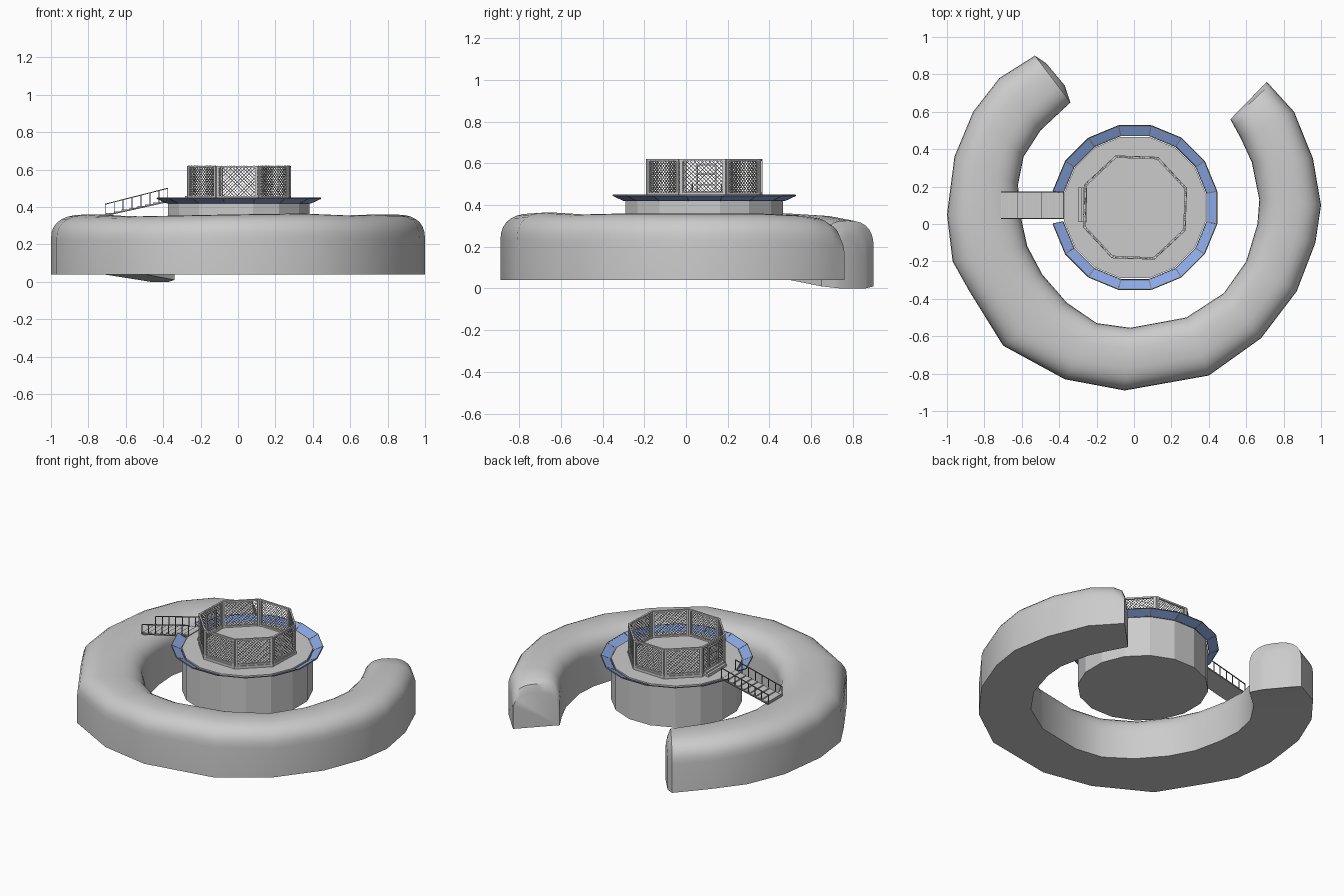
import bpy, bmesh, math
from mathutils import Vector

if "Cube" in bpy.data.objects:
    bpy.data.objects.remove(bpy.data.objects["Cube"])

CENTRE = Vector((0.005, 0.088, 0))
UP = Vector((0, 0, 1))


def material(name, colour):
    mat = bpy.data.materials.new(name)
    mat.use_nodes = True
    mat.diffuse_color = (*colour, 1)
    mat.node_tree.nodes["Principled BSDF"].inputs["Base Color"].default_value = (*colour, 1)
    return mat


grey = material("pale_grey", (0.6, 0.6, 0.6))
blue = material("glass_blue", (0.26, 0.4, 0.8))
dark = material("frame_grey", (0.2, 0.2, 0.2))


def finish(name, bm, mat, smooth=None):
    bmesh.ops.recalc_face_normals(bm, faces=bm.faces)
    mesh = bpy.data.meshes.new(name)
    bm.to_mesh(mesh)
    bm.free()
    mesh.materials.append(mat)
    obj = bpy.data.objects.new(name, mesh)
    bpy.context.collection.objects.link(obj)
    if smooth:
        bpy.ops.object.select_all(action="DESELECT")
        obj.select_set(True)
        bpy.context.view_layer.objects.active = obj
        bpy.ops.object.shade_smooth_by_angle(angle=math.radians(smooth))
    return obj


def loft(bm, rings, cap=True):
    """Skin a row of closed rings."""
    rows = [[bm.verts.new(p) for p in ring] for ring in rings]
    n = len(rows[0])
    for a, b in zip(rows, rows[1:]):
        for i in range(n):
            j = (i + 1) % n
            bm.faces.new((a[i], a[j], b[j], b[i]))
    if cap:
        bm.faces.new(rows[0])
        bm.faces.new(rows[-1])


def bar(bm, a, b, side, thick, wide):
    """Straight box from a to b; wide is measured along side."""
    a, b = Vector(a), Vector(b)
    s = Vector(side).normalized()
    t = (b - a).cross(s).normalized() * thick / 2
    s = s * wide / 2
    loft(bm, [[p + s + t, p - s + t, p - s - t, p + s - t] for p in (a, b)])


def polygon(sides, apothem, z, turn=0.0):
    r = apothem / math.cos(math.pi / sides)
    angles = [turn + (2 * i + 1) * math.pi / sides for i in range(sides)]
    return [CENTRE + Vector((r * math.cos(t), r * math.sin(t), z)) for t in angles]


# Curved outer building: outer and inner plan points, bottom and top heights
stations = [
    (-.47, .86, -.37, .74, 0, .30), (-.53, .90, -.34, .65, .01, .325),
    (-.72, .78, -.50, .50, .04, .35), (-.86, .60, -.59, .36, .04, .36),
    (-.96, .36, -.62, .21, .04, .36), (-1, .05, -.61, .06, .04, .36),
    (-.97, -.2, -.57, -.12, .04, .36), (-.88, -.36, -.49, -.27, .04, .355),
    (-.70, -.65, -.36, -.42, .04, .35), (-.37, -.83, -.2, -.53, .04, .355),
    (-.05, -.89, -.02, -.555, .04, .36), (.4, -.81, .28, -.5, .04, .365),
    (.68, -.61, .48, -.37, .04, .355), (.87, -.36, .6, -.2, .04, .36),
    (.97, -.1, .66, 0, .04, .36), (1, .1, .67, .13, .04, .36),
    (.957, .35, .63, .33, .04, .36), (.856, .6, .57, .46, .04, .35),
    (.71, .76, .515, .56, .04, .33),
]


def mix(a, b, f):
    return tuple(p + (q - p) * f for p, q in zip(a, b))


def section(station, drop=0.0):
    ox, oy, ix, iy, low, high = station
    outer, inner = Vector((ox, oy, 0)), Vector((ix, iy, 0))
    high -= drop
    steps = 14
    ring = [outer + UP * low]
    for k in range(steps + 1):
        c = math.cos(math.pi * k / steps)
        s = math.sin(math.pi * k / steps)
        f = 0.5 - 0.5 * math.copysign(abs(c) ** 0.75, c)
        z = high - (0.13 - 0.5 * drop) * (1 - s ** 0.85)
        ring.append(outer.lerp(inner, f) + UP * z)
    return ring + [inner + UP * low]


first, last = stations[0], stations[-1]
near = mix(stations[-2], last, 0.65)
late = mix(stations[-2], last, 0.9)
rings = [section(first, 0.05), section(mix(first, stations[1], 0.3), 0.015)]
rings += [section(s) for s in stations[1:-1]]
rings += [section(near), section(late, 0.02), section(last, 0.07)]
bm = bmesh.new()
loft(bm, rings)
finish("curved_building", bm, grey, 40)

# Central drum and octagonal plinth
bm = bmesh.new()
loft(bm, [polygon(16, 0.378, z) for z in (0.16, 0.43)])
finish("central_drum", bm, grey)
turn = math.radians(-2)
bm = bmesh.new()
loft(bm, [polygon(8, 0.275, z, turn) for z in (0.43, 0.447)])
finish("cage_plinth", bm, grey)

# Outward leaning glass balustrade, open on the ramp side
low, high = polygon(16, 0.385, 0.422), polygon(16, 0.437, 0.446)
glass, frames = bmesh.new(), bmesh.new()
for i in range(16):
    j = (i + 1) % 16
    if i == 7:
        continue
    corners = [low[i], low[j], high[j], high[i]]
    normal = (low[j] - low[i]).cross(high[i] - low[i]).normalized() * 0.002
    loft(glass, [[p + normal * s for p in corners] for s in (-1, 1)])
    for a, b in zip(corners, corners[1:] + corners[:1]):
        bar(frames, a, b, normal, 0.005, 0.006)
finish("balustrade_glass", glass, blue)
finish("balustrade_frames", frames, dark)

# Octagonal cage: framed panels filled with crossed wires
frames, wires = bmesh.new(), bmesh.new()
base = polygon(8, 0.268, 0.447, turn)
HEIGHT, PITCH = 0.173, 0.018
for i in range(8):
    a, b = base[i], base[(i + 1) % 8]
    along = (b - a).normalized()
    out = along.cross(UP)
    width = (b - a).length
    for u in (0.008, width - 0.008):
        p = a + along * u
        bar(frames, p, p + UP * HEIGHT, out, 0.014, 0.014)
    for v in (0.007, HEIGHT - 0.005):
        bar(frames, a + UP * v, b + UP * v, out, 0.01, 0.012)
    count = int((width + HEIGHT) / PITCH)
    for k in range(1, count + 1):
        shift = k * PITCH - HEIGHT
        u0, u1 = max(0, shift), min(width, shift + HEIGHT)
        if u1 - u0 < 0.005:
            continue
        for flip in (False, True):
            ends = []
            for u in (u0, u1):
                v = u - shift
                ends.append(a + along * (width - u if flip else u) + UP * v)
            bar(wires, ends[0], ends[1], out, 0.0025, 0.0025)
    # Door frame facing the ramp
    if i == 3:
        mid = (a + b) / 2
        for s in (-1, 1):
            p = mid + along * 0.045 * s
            bar(frames, p, p + UP * 0.145, out, 0.008, 0.014)
        for v in (0.05, 0.1, 0.145):
            p, q = mid - along * 0.045, mid + along * 0.045
            bar(frames, p + UP * v, q + UP * v, out, 0.006, 0.014)
finish("cage_frames", frames, grey)
finish("cage_wires", wires, grey)

# Small steps up to the cage door
bm = bmesh.new()
for k in range(3):
    x, z = -0.29 + 0.015 * k, 0.438 + 0.01 * k
    bar(bm, (x, 0.01, z), (x, 0.195, z), UP, 0.018, 0.02)
finish("cage_steps", bm, grey)

# Sloping ramp with treads and handrails
start, end = Vector((-0.71, 0.1, 0.355)), Vector((-0.375, 0.1, 0.43))
across = Vector((0, 1, 0))
ramp, rails = bmesh.new(), bmesh.new()
bar(ramp, start, end, across, 0.008, 0.14)
for k in range(8):
    p = start.lerp(end, (k + 0.5) / 8) + UP * 0.004
    bar(ramp, p - across * 0.068, p + across * 0.068, UP, 0.034, 0.008)
for s in (-0.07, 0.07):
    side = across * s
    bar(rails, start + side + UP * 0.06, end + side + UP * 0.07, across, 0.005, 0.005)
    bar(rails, start + side, end + side, across, 0.008, 0.005)
    for k in range(8):
        p = start.lerp(end, k / 7) + side
        bar(rails, p, p + UP * (0.06 + 0.01 * k / 7), across, 0.004, 0.004)
finish("ramp", ramp, grey)
finish("ramp_handrails", rails, dark)
